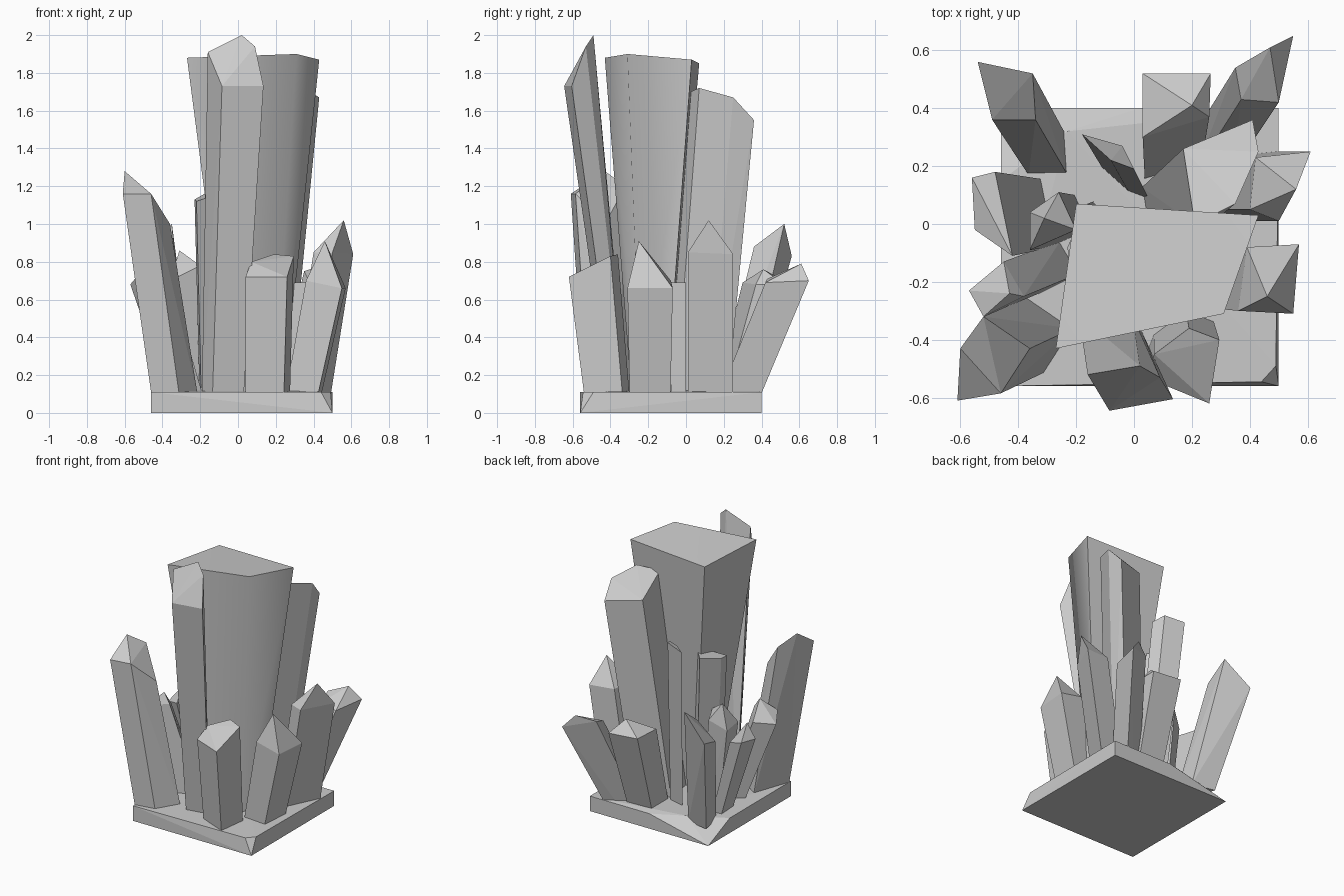
import bpy, bmesh, math
from mathutils import Vector


def hull(name, points):
    """Flat-faced convex solid around the given corner points."""
    bm = bmesh.new()
    for p in points:
        bm.verts.new(p)
    res = bmesh.ops.convex_hull(bm, input=bm.verts)
    loose = {g for g in res["geom_interior"] + res["geom_unused"]
             if isinstance(g, bmesh.types.BMVert)}
    bmesh.ops.delete(bm, geom=list(loose), context='VERTS')
    bmesh.ops.dissolve_limit(bm, angle_limit=0.03, verts=bm.verts, edges=bm.edges)
    bmesh.ops.recalc_face_normals(bm, faces=bm.faces)
    me = bpy.data.meshes.new(name)
    bm.to_mesh(me)
    bm.free()
    ob = bpy.data.objects.new(name, me)
    bpy.context.collection.objects.link(ob)
    return ob


def crystal(name, crown, shift, taper=0.9, apex=None):
    """Leaning shaft: crown outline, moved by shift and scaled by taper at its foot."""
    ring = [Vector(p) for p in crown]
    mid = sum(ring, Vector()) / len(ring)
    foot = [((p.x - mid.x) * taper + mid.x + shift[0],
             (p.y - mid.y) * taper + mid.y + shift[1], 0.09) for p in ring]
    return hull(name, ring + foot + ([Vector(apex)] if apex else []))


# rock slab: full square below, top with a clipped front corner and sloped back left corner
slab = [(x, y, 0) for x in (-0.46, 0.5) for y in (-0.56, 0.4)]
rock = hull("rock_base", slab + [
    (-0.46, -0.56, 0.11), (0.44, -0.545, 0.11), (0.49, -0.49, 0.11), (0.5, 0.4, 0.11),
    (0.02, 0.4, 0.11), (-0.23, 0.32, 0.13), (-0.46, 0.15, 0.11)])

# three tall crystals in the middle
main = crystal("main_crystal",
               [(-0.2, 0.07, 1.85), (0.43, 0.03, 1.87), (0.31, -0.31, 1.9), (-0.27, -0.43, 1.88)],
               (0.03, -0.02), 0.4)
crystal("front_tall_crystal",
        [(-0.085, -0.645, 1.73), (0.135, -0.605, 1.73), (0.09, -0.53, 1.94), (-0.16, -0.52, 1.91)],
        (-0.07, 0.22), 0.75, (0.02, -0.49, 2.0))
crystal("back_tall_crystal",
        [(0.17, 0.26, 1.58), (0.41, 0.36, 1.55), (0.43, 0.25, 1.67), (0.35, 0.07, 1.72), (0.21, 0, 1.69)],
        (-0.15, -0.13), 0.95)

# thin inner crystals
crystal("inner_back_crystal",
        [(-0.18, 0.31, 1.31), (-0.04, 0.27, 1.33), (0, 0.19, 1.3), (-0.08, 0.22, 1.3)],
        (0.06, -0.11))
crystal("inner_left_crystal",
        [(-0.16, 0.07, 1.17), (-0.23, -0.08, 1.13), (-0.22, -0.16, 1.12), (-0.05, -0.05, 1.18)],
        (0.02, 0.02))
crystal("inner_right_crystal",
        [(0.26, -0.08, 0.69), (0.36, -0.08, 0.69), (0.36, 0, 0.69), (0.26, 0, 0.69)],
        (-0.02, 0), 1.0)
crystal("inner_low_crystal",
        [(-0.36, 0.04, 0.68), (-0.26, 0.11, 0.76), (-0.2, -0.02, 0.78), (-0.36, -0.09, 0.7)],
        (0.06, 0), 0.9, (-0.31, 0.02, 0.86))

# outer crystals, round the rim
crystal("left_front_crystal",
        [(-0.61, -0.61, 1.16), (-0.46, -0.585, 1.16), (-0.36, -0.43, 1.0), (-0.52, -0.32, 1.2)],
        (0.15, 0.07), 0.98, (-0.6, -0.43, 1.28))
crystal("left_low_crystal",
        [(-0.57, -0.23, 0.68), (-0.45, -0.13, 0.7), (-0.38, -0.25, 0.76), (-0.52, -0.32, 0.74)],
        (0.2, 0.08), 0.95, (-0.43, -0.24, 0.83))
crystal("left_mid_crystal",
        [(-0.56, 0.16, 0.69), (-0.48, 0.18, 0.68), (-0.42, -0.11, 0.7), (-0.55, -0.02, 0.65)],
        (0.17, 0), 0.8)
crystal("left_back_crystal",
        [(-0.54, 0.56, 0.83), (-0.35, 0.52, 1.0), (-0.34, 0.36, 0.88), (-0.49, 0.36, 0.76)],
        (0.12, -0.2), 0.9)
crystal("back_mid_crystal",
        [(0.03, 0.52, 0.7), (0.265, 0.52, 0.68), (0.26, 0.37, 0.68), (0.03, 0.3, 0.69)],
        (-0.01, -0.17), 0.85, (0.2, 0.41, 0.76))
crystal("right_back_crystal",
        [(0.55, 0.65, 0.7), (0.47, 0.61, 0.79), (0.35, 0.54, 0.75), (0.37, 0.43, 0.71), (0.5, 0.42, 0.69)],
        (-0.16, -0.25), 0.95)
crystal("right_mid_crystal",
        [(0.5, 0.01, 0.85), (0.61, 0.25, 0.84), (0.42, 0.23, 0.85), (0.4, 0.05, 0.85)],
        (-0.12, 0), 1.0, (0.56, 0.12, 1.02))
crystal("right_front_crystal",
        [(0.57, -0.07, 0.66), (0.55, -0.31, 0.66), (0.36, -0.3, 0.7), (0.39, -0.08, 0.7)],
        (-0.12, 0), 0.9, (0.46, -0.25, 0.91))
crystal("front_low_crystal",
        [(0.04, -0.53, 0.72), (0.26, -0.62, 0.72), (0.295, -0.4, 0.83), (0.19, -0.36, 0.84), (0.07, -0.45, 0.8)],
        (-0.01, 0.07), 0.92)

# the big crystal has soft side corners and a sharp rim
bpy.ops.object.select_all(action='DESELECT')
main.select_set(True)
bpy.context.view_layer.objects.active = main
bpy.ops.object.shade_smooth_by_angle(angle=math.radians(65))
